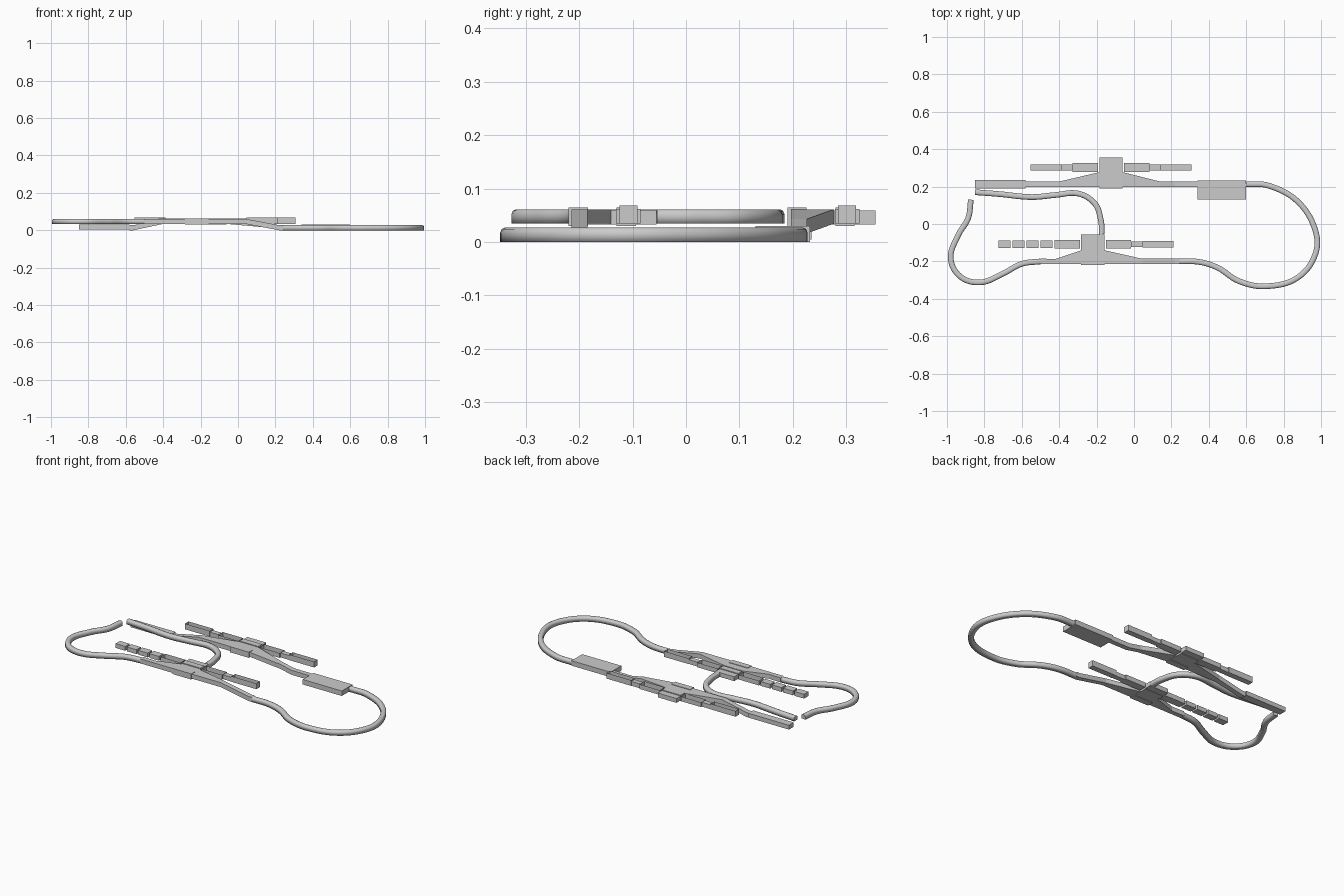
import bpy, bmesh
from mathutils import Vector

if "Cube" in bpy.data.objects:
    bpy.data.objects.remove(bpy.data.objects["Cube"])

LOW, HIGH, T = 0.0, 0.034, 0.027   # two track levels and track thickness


def finish(name, bm):
    me = bpy.data.meshes.new(name)
    bm.normal_update()
    bm.to_mesh(me)
    bm.free()
    ob = bpy.data.objects.new(name, me)
    bpy.context.collection.objects.link(ob)
    return ob


def box(name, x0, x1, y0, y1, z0, z1, open_top=False):
    bm = bmesh.new()
    bmesh.ops.create_cube(bm, size=1)
    for v in bm.verts:
        v.co = ((x0 + x1) / 2 + v.co.x * (x1 - x0),
                (y0 + y1) / 2 + v.co.y * (y1 - y0),
                (z0 + z1) / 2 + v.co.z * (z1 - z0))
    if open_top:
        bm.normal_update()
        bmesh.ops.delete(bm, geom=[f for f in bm.faces if f.normal.z > .5], context='FACES_ONLY')
    return finish(name, bm)


def strip(name, stations):
    """Loft of rectangles along x; each station is x, y0, y1, z0, z1."""
    bm = bmesh.new()
    rings = [[bm.verts.new(p) for p in ((x, a, b), (x, c, b), (x, c, d), (x, a, d))]
             for x, a, c, b, d in stations]
    for r, s in zip(rings, rings[1:]):
        for i in range(4):
            bm.faces.new((r[i], r[(i + 1) % 4], s[(i + 1) % 4], s[i]))
    bm.faces.new(rings[0])
    bm.faces.new(rings[-1])
    bmesh.ops.recalc_face_normals(bm, faces=bm.faces)
    return finish(name, bm)


# rounded-top track cross-section used as bevel profile
pc = bpy.data.curves.new("track_profile", 'CURVE')
sp = pc.splines.new('POLY')
prof = [(-.015, 0), (.015, 0), (.015, .017), (.012, .024), (.006, T), (-.006, T), (-.012, .024), (-.015, .017)]
sp.points.add(len(prof) - 1)
for p, q in zip(sp.points, prof):
    p.co = (*q, 0, 1)
sp.use_cyclic_u = True
profile = bpy.data.objects.new("track_profile", pc)
bpy.context.collection.objects.link(profile)
profile.hide_render = True


def tube(name, pts, z):
    cu = bpy.data.curves.new(name, 'CURVE')
    cu.dimensions = '3D'
    cu.bevel_mode = 'OBJECT'
    cu.bevel_object = profile
    cu.use_fill_caps = True
    s = cu.splines.new('BEZIER')
    s.resolution_u = 8
    s.use_smooth = True
    s.bezier_points.add(len(pts) - 1)
    V = [Vector((*p, z)) for p in pts]
    for i, b in enumerate(s.bezier_points):
        b.co = V[i]
        d = (V[min(i + 1, len(V) - 1)] - V[max(i - 1, 0)])
        if i in (0, len(V) - 1):
            d *= .5
        d.normalize()
        b.handle_left = V[i] - d * ((V[i] - V[i - 1]).length * .36 if i else .03)
        b.handle_right = V[i] + d * ((V[i + 1] - V[i]).length * .36 if i < len(V) - 1 else .03)
    ob = bpy.data.objects.new(name, cu)
    bpy.context.collection.objects.link(ob)


# curved tracks
tube("right_loop", [(.6, .213), (.72, .205), (.87, .125), (.965, -.02), (.97, -.16), (.87, -.29), (.7, -.333),
                    (.56, -.305), (.45, -.235), (.35, -.203), (.24, -.2)], LOW)
tube("left_loop", [(-.5, -.2), (-.6, -.213), (-.7, -.265), (-.82, -.312), (-.93, -.28), (-.98, -.18), (-.94, -.06),
                   (-.887, .03), (-.872, .13)], HIGH)
tube("inner_track", [(-.85, .17), (-.72, .16), (-.55, .144), (-.42, .155), (-.3, .163), (-.21, .11), (-.177, .02),
                     (-.172, -.055)], HIGH)

# straight tracks with switch wings and ramps
H, L = (HIGH, HIGH + T), (LOW, LOW + T)
strip("front_switch_track", [(-.5, -.215, -.185, *H), (-.42, -.215, -.187, *H), (-.28, -.215, -.14, *H),
                             (-.16, -.215, -.14, *H), (.04, -.215, -.185, *H), (.22, -.215, -.185, *L),
                             (.24, -.215, -.185, *L)])
strip("back_switch_track", [(-.58, .197, .227, *L), (-.56, .197, .227, *L), (-.4, .197, .227, *H),
                            (-.185, .197, .277, *H), (-.06, .197, .277, *H), (.14, .197, .227, HIGH - .018, HIGH + T - .018),
                            (.22, .197, .227, *L), (.34, .197, .227, *L)])
box("end_block", -.85, -.58, .19, .235, LOW + .004, .03)
box("right_block", .34, .6, .13, .232, LOW, .03)

# switch housings with side bars, repeated for both tracks
for tag, cx, y in (("front", -.22, -.22), ("back", -.123, .19)):
    box(tag + "_housing_body", cx - .0625, cx + .0625, y, y + .165, HIGH - .001, HIGH + .025)
    for k in (0, .09):
        box(tag + "_housing_ridge", cx - .0625, cx + .0625, y + k, y + k + .036, .03, .064)
    b = y + .095
    for s in (-1, 1):
        def bar(n, a, c, w, z1, o):
            x0, x1 = sorted((cx + s * a, cx + s * c))
            box(f"{tag}_{n}", x0, x1, b + .017 - w, b + .017 + w, .034, z1, o)
        bar("wide_bar", .07, .205, .023, .062, True)
        if tag == "front" and s < 0:
            for i in range(4):
                bar("tile", .212 + i * .075 + .004, .28 + i * .075, .021, .06, False)
        else:
            bar("bar_link", .205, .265, .015, .06, False)
            bar("bar_tip", .265, .43, .017, .068, True)
